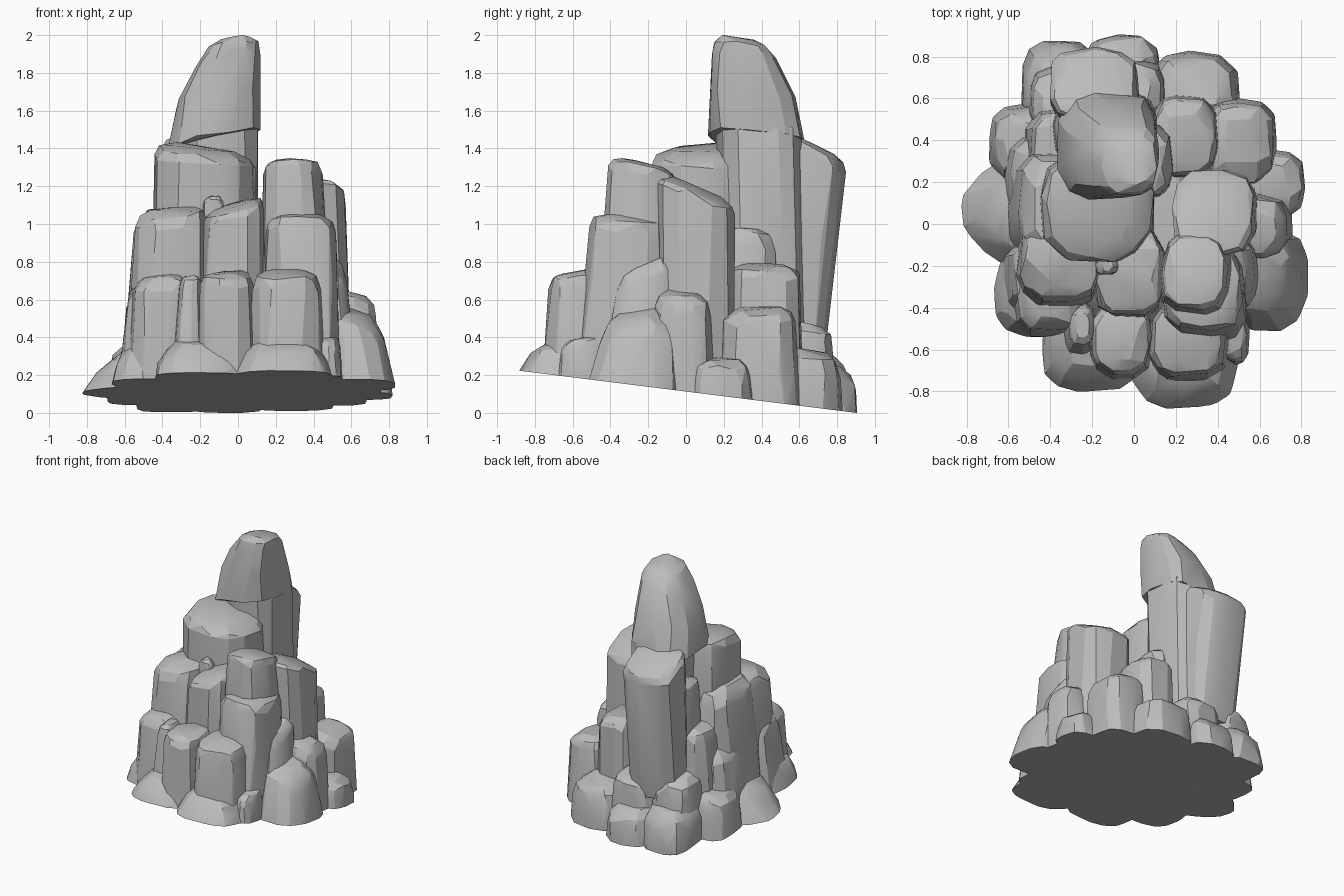
import bpy, bmesh, math, random
from mathutils import Vector

if "Cube" in bpy.data.objects:
    bpy.data.objects.remove(bpy.data.objects["Cube"])

random.seed(7)

stone = bpy.data.materials.new("grey stone")
stone.use_nodes = True
GREY = (.5, .5, .5, 1)
stone.diffuse_color = GREY
stone.node_tree.nodes["Principled BSDF"].inputs["Base Color"].default_value = GREY

GROUND = Vector((0, 0, .113))
GROUND_NORMAL = Vector((0, .125, 1)).normalized()
SIDES = 11


def squared(value, power):
    return math.copysign(abs(value) ** power, value)


def rock(name, xs, ys, top, bottom=-.1, lean=(0, 0), slope=(0, 0), foot=(0, 0),
         taper=.88, curve=1, bevel=.3, power=.72):
    """Chiselled boulder: footprint ranges, heights, drift and tilt of its top and foot."""
    cx, cy = sum(xs) / 2, sum(ys) / 2
    rx, ry = (xs[1] - xs[0]) / 2, (ys[1] - ys[0]) / 2
    height = top - bottom
    edge = min(bevel * 2 * min(rx, ry), height * .45) / height
    rings = ((0, 1), (.5 - edge / 2, 1), (1 - edge, 1), (1 - edge * .35, .9), (1, .62))
    phase = random.uniform(0, 1)
    bm = bmesh.new()
    for level, size in rings:
        for i in range(SIDES):
            t = level + random.uniform(-.3, .3) * level * (1 - level)
            a = (i + phase + random.uniform(-.25, .25)) * math.tau / SIDES
            r = size * (1 + (taper - 1) * t ** curve) * random.uniform(.96, 1.03)
            dx, dy = rx * r * squared(math.cos(a), power), ry * r * squared(math.sin(a), power)
            z = bottom + height * t - random.uniform(0, .02)
            z += t * (slope[0] * dx + slope[1] * dy) + (1 - t) * (foot[0] * dx + foot[1] * dy)
            shift = t ** curve
            bm.verts.new((cx + lean[0] * shift + dx, cy + lean[1] * shift + dy, z))
    bmesh.ops.convex_hull(bm, input=bm.verts)
    loose = [v for v in bm.verts if not v.link_faces]
    bmesh.ops.delete(bm, geom=loose, context="VERTS")
    # Trim everything to the tilted ground
    bmesh.ops.bisect_plane(bm, geom=bm.verts[:] + bm.edges[:] + bm.faces[:],
                           plane_co=GROUND, plane_no=GROUND_NORMAL, clear_inner=True)
    bmesh.ops.holes_fill(bm, edges=[e for e in bm.edges if e.is_boundary])
    bmesh.ops.recalc_face_normals(bm, faces=bm.faces)
    mesh = bpy.data.meshes.new(name)
    bm.to_mesh(mesh)
    bm.free()
    mesh.materials.append(stone)
    obj = bpy.data.objects.new(name, mesh)
    bpy.context.collection.objects.link(obj)
    bpy.ops.object.select_all(action="DESELECT")
    obj.select_set(True)
    bpy.context.view_layer.objects.active = obj
    bpy.ops.object.shade_smooth_by_angle(angle=math.radians(18))


# Hidden heart of the outcrop
rock("core", (-.64, .66), (-.72, .76), .62, taper=.6)

# Spire and the tall columns behind it
rock("spire_tip", (-.38, .12), (.11, .64), 1.99, 1.46, lean=(.12, -.1), slope=(.1, -.1), foot=(.2, -.1),
     taper=.54, curve=1.7, bevel=.2)
rock("spire_column", (-.3, .11), (.2, .66), 1.54, .3, lean=(0, -.04), slope=(.25, -.12), taper=1, bevel=.12)
rock("back_column", (-.38, .03), (.4, .74), 1.43, .35, lean=(-.02, .1), slope=(0, -.5), taper=1.06, bevel=.17)
rock("back_buttress", (-.4, -.05), (.25, .66), 1.2, .2)
rock("spire_root", (-.1, .2), (.1, .5), .98)

# Upper blocks
rock("shoulder_block", (-.46, .1), (-.19, .35), 1.41, .6, slope=(-.14, .06), taper=.96, bevel=.15)
rock("left_pillar", (.12, .48), (-.46, -.05), 1.33, .7, lean=(-.01, .03), slope=(.02, -.24), taper=.88, bevel=.16)
rock("left_pillar_foot", (.13, .55), (-.58, -.1), 1.05, .3, lean=(-.01, .04), slope=(0, -.12), taper=.9, bevel=.16)
rock("left_tall_block", (.19, .6), (-.17, .26), 1.2, .2, lean=(-.02, .01), slope=(-.08, -.42), taper=.96, bevel=.12)
rock("front_middle_block", (-.2, .16), (-.46, .0), 1.11, .4, slope=(.25, .1), taper=.93, bevel=.18)
rock("right_front_block", (-.58, -.15), (-.42, .02), 1.09, .4, lean=(.02, .03), slope=(.1, .1), taper=.9, bevel=.2)
rock("right_side_block", (-.61, -.25), (-.2, .36), 1.09, .2, lean=(.04, 0), slope=(.15, 0), taper=.88)
rock("right_back_block", (-.54, -.2), (.16, .57), .85, .1, lean=(.03, 0))
rock("pebble_upper", (-.19, -.07), (-.25, -.14), 1.15, .9)

# Middle tier
rock("front_right_boulder", (-.6, -.26), (-.57, -.2), .74, lean=(.03, .04), slope=(.1, .1), bevel=.22)
rock("front_boulder", (-.22, .1), (-.76, -.38), .75, lean=(0, .02), slope=(0, .1), bevel=.2)
rock("front_left_boulder", (.06, .47), (-.78, -.38), .76, lean=(-.01, .03), slope=(.05, .12), bevel=.2)
rock("front_wedge", (-.37, -.17), (-.68, -.35), .73, lean=(.02, .03), taper=.6)
rock("right_boulder", (-.66, -.36), (-.48, -.08), .68, lean=(.05, .04), taper=.8)
rock("right_rear_boulder", (-.65, -.32), (.0, .45), .66, lean=(.04, 0), taper=.82)
rock("left_slab", (.36, .66), (-.52, -.04), .8, lean=(-.03, .07), slope=(-.1, .35), taper=.6)
rock("left_knuckle", (.46, .77), (-.18, .15), .64, slope=(-.2, -.1), lean=(-.02, 0))
rock("back_left_block", (.06, .42), (.2, .63), .79, slope=(-.05, -.05), bevel=.18)
rock("back_left_step", (.32, .69), (.17, .61), .56, slope=(-.1, .04), bevel=.18)
rock("back_middle_boulder", (-.22, .17), (.45, .8), .48, slope=(0, -.2))
rock("back_right_boulder", (-.52, -.16), (.4, .77), .53, slope=(.1, -.2))

# Skirt of low rocks around the foot
rock("skirt_front_right", (-.46, .06), (-.85, -.4), .39, .12, slope=(0, .25), taper=.74, lean=(0, .04))
rock("skirt_front_left", (-.04, .52), (-.94, -.45), .39, .14, slope=(0, .2), taper=.74, lean=(0, .06))
rock("skirt_corner_left", (.4, .56), (-.69, -.4), .4, .05, slope=(0, .2), taper=.75)
rock("skirt_corner_right", (-.7, -.34), (-.57, -.12), .4, .02, slope=(.25, .1), taper=.78, lean=(.04, .02))
rock("skirt_point_right", (-.88, -.3), (-.25, .34), .36, .04, slope=(.3, 0), taper=.62, lean=(.08, 0),
     bevel=.15, power=1.15)
rock("skirt_rear_right", (-.71, -.36), (.18, .59), .37, slope=(.2, 0), taper=.8)
rock("skirt_back_right", (-.55, -.16), (.42, .89), .33, slope=(.1, -.2), taper=.88)
rock("skirt_back", (-.25, .13), (.52, .91), .27, slope=(0, -.15), taper=.94)
rock("skirt_back_left", (.06, .51), (.45, .83), .34, slope=(0, -.15), taper=.9)
rock("skirt_left_rear", (.5, .83), (.02, .36), .29, slope=(-.1, 0), taper=.9)
rock("skirt_left", (.45, .87), (-.56, -.01), .54, .0, lean=(-.05, .04), slope=(-.3, .15), taper=.68)
